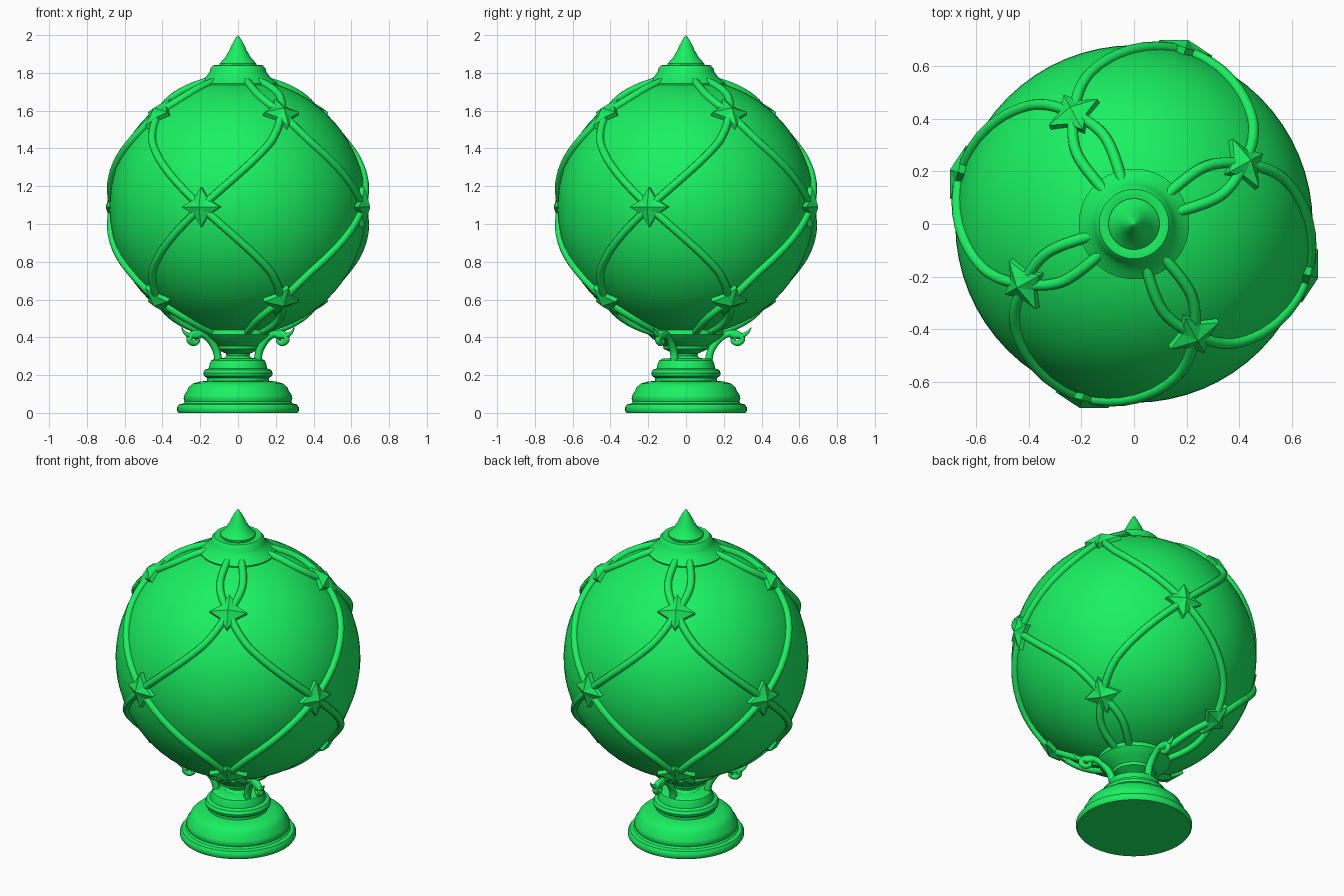
import bpy, bmesh, math
from mathutils import Vector, Matrix

if "Cube" in bpy.data.objects:
    bpy.data.objects.remove(bpy.data.objects["Cube"])

CZ, R = 1.09, 0.68          # globe centre height and radius
MID, UP = -16.4, 28.6       # azimuths of the middle and outer star rings
green = bpy.data.materials.new("green")
green.diffuse_color = (0.01, 0.88, 0.12, 1)
green.use_nodes = True
green.node_tree.nodes["Principled BSDF"].inputs["Base Color"].default_value = green.diffuse_color


def finish(ob, angle=35):
    bpy.ops.object.select_all(action='DESELECT')
    ob.select_set(True)
    bpy.context.view_layer.objects.active = ob
    if ob.type == 'CURVE':
        bpy.ops.object.convert(target='MESH')
        ob = bpy.context.object
    ob.data.materials.clear()
    ob.data.materials.append(green)
    if angle:
        bpy.ops.object.shade_smooth_by_angle(angle=math.radians(angle))
    return ob


def mesh_object(name, bm, angle=35):
    bmesh.ops.recalc_face_normals(bm, faces=bm.faces)
    me = bpy.data.meshes.new(name)
    bm.to_mesh(me)
    bm.free()
    ob = bpy.data.objects.new(name, me)
    bpy.context.collection.objects.link(ob)
    return finish(ob, angle)


def lathe(name, profile, n=64):
    bm = bmesh.new()
    vs = [bm.verts.new((r, 0, z)) for r, z in profile]
    es = [bm.edges.new(p) for p in zip(vs, vs[1:])]
    bmesh.ops.spin(bm, geom=vs + es, cent=(0, 0, 0), axis=(0, 0, 1),
                   angle=2 * math.pi, steps=n)
    bmesh.ops.remove_doubles(bm, verts=bm.verts, dist=1e-5)
    return mesh_object(name, bm)


def spline(pts, n):
    """Catmull-Rom samples through pts."""
    p = [Vector(q) for q in pts]
    p = [2 * p[0] - p[1]] + p + [2 * p[-1] - p[-2]]
    out = []
    for a, b, c, d in zip(p, p[1:], p[2:], p[3:]):
        for i in range(n):
            t = i / n
            out.append(0.5 * (2 * b + (c - a) * t + (2 * a - 5 * b + 4 * c - d) * t * t
                              + (3 * b - a - 3 * c + d) * t ** 3))
    return out + [p[-2]]


def tube(name, pts, depth, radii=None):
    cu = bpy.data.curves.new(name, 'CURVE')
    cu.dimensions = '3D'
    cu.bevel_depth, cu.bevel_resolution, cu.use_fill_caps = depth, 3, True
    s = cu.splines.new('POLY')
    s.points.add(len(pts) - 1)
    for i, q in enumerate(pts):
        s.points[i].co = (*q, 1)
        s.points[i].radius = radii[i] if radii else 1
    ob = bpy.data.objects.new(name, cu)
    bpy.context.collection.objects.link(ob)
    return finish(ob, 50)


def on_globe(az, el, r):
    a, e = math.radians(az), math.radians(el)
    return Vector((r * math.cos(a) * math.cos(e), r * math.sin(a) * math.cos(e),
                   CZ + r * math.sin(e)))


# Globe
bm = bmesh.new()
bmesh.ops.create_uvsphere(bm, u_segments=64, v_segments=40, radius=R,
                          matrix=Matrix.Translation((0, 0, CZ)))
mesh_object("globe", bm)

# Top collar and pointed finial
lathe("top_collar", [(0, 1.72), (.205, 1.72), (.21, 1.745), (.185, 1.765), (.165, 1.785),
                     (.15, 1.805), (.145, 1.825), (.132, 1.84), (.11, 1.842), (.09, 1.835),
                     (0, 1.835)])
lathe("finial", [(0, 1.83), (.085, 1.83), (.097, 1.84), (.097, 1.85), (.083, 1.865),
                 (.066, 1.885), (.05, 1.912), (.034, 1.945), (.018, 1.975), (.006, 1.994),
                 (0, 2.0)])

# Turned pedestal and cup under the globe
lathe("pedestal", [(0, 0), (.315, 0), (.322, .01), (.322, .03), (.312, .045), (.29, .05),
                   (.282, .06), (.288, .075), (.284, .095), (.27, .115), (.262, .135),
                   (.24, .155), (.205, .165), (.165, .17), (.165, .185), (.18, .195),
                   (.184, .21), (.175, .228), (.155, .235), (.15, .26), (.142, .278),
                   (.125, .287), (.075, .29), (.06, .302), (.065, .315), (.1, .33),
                   (.118, .338), (.122, .355), (.15, .375), (.18, .395), (.2, .415),
                   (.195, .45), (0, .45)])

# Crossing ribs: azimuth drift against elevation, mirrored below the equator
half = [(28, 25), (36.5, 34), (45, 46), (55.5, 60), (58, 74), (57, 79)]
path = spline([(-a, -e) for a, e in reversed(half)] + [(0, 0)] + half, 7)
for k in range(4):
    for side in (1, -1):
        tube("rib", [on_globe(MID + 90 * k + side * p.x, p.y, R + .006) for p in path], .021)


# Four-pointed star studs
def star(az, el):
    n = (on_globe(az, el, 1) - Vector((0, 0, CZ))).normalized()
    u = Vector((0, 0, 1)).cross(n).normalized()
    v = n.cross(u)
    bm = bmesh.new()

    def ring(h):
        out = []
        for i in range(8):
            a, r = math.pi / 4 * i, (.057 if i % 2 else .105)
            out.append(bm.verts.new(Vector((0, 0, CZ)) + n * h
                                    + (u * math.cos(a) + v * math.sin(a)) * r))
        return out
    low, high = ring(R - .03), ring(R + .018)
    tip = bm.verts.new(Vector((0, 0, CZ)) + n * (R + .05))
    bm.faces.new(low)
    for i in range(8):
        j = (i + 1) % 8
        bm.faces.new((low[i], low[j], high[j], high[i]))
        bm.faces.new((high[i], high[j], tip))
    mesh_object("star_stud", bm, 0)


for k in range(4):
    star(MID + 90 * k, 0)
    star(UP + 90 * k, 46)
    star(UP + 90 * k, -46)

# Three scroll brackets, each a curled stem with a leaf tip
stem = spline([(.12, .25), (.122, .29), (.137, .34), (.18, .395), (.235, .422), (.28, .415),
               (.298, .388), (.275, .368), (.25, .378), (.252, .392)], 5)
leaf = spline([(.235, .415), (.29, .408), (.325, .425), (.345, .452)], 5)
for az in (90, 210, 330):
    c, s = math.cos(math.radians(az)), math.sin(math.radians(az))
    for name, pts, end in (("scroll_bracket", stem, .6), ("scroll_leaf", leaf, .1)):
        m = len(pts) - 1
        tube(name, [(p.x * c, p.x * s, p.y) for p in pts], .022,
             [1 + (end - 1) * i / m for i in range(m + 1)])
